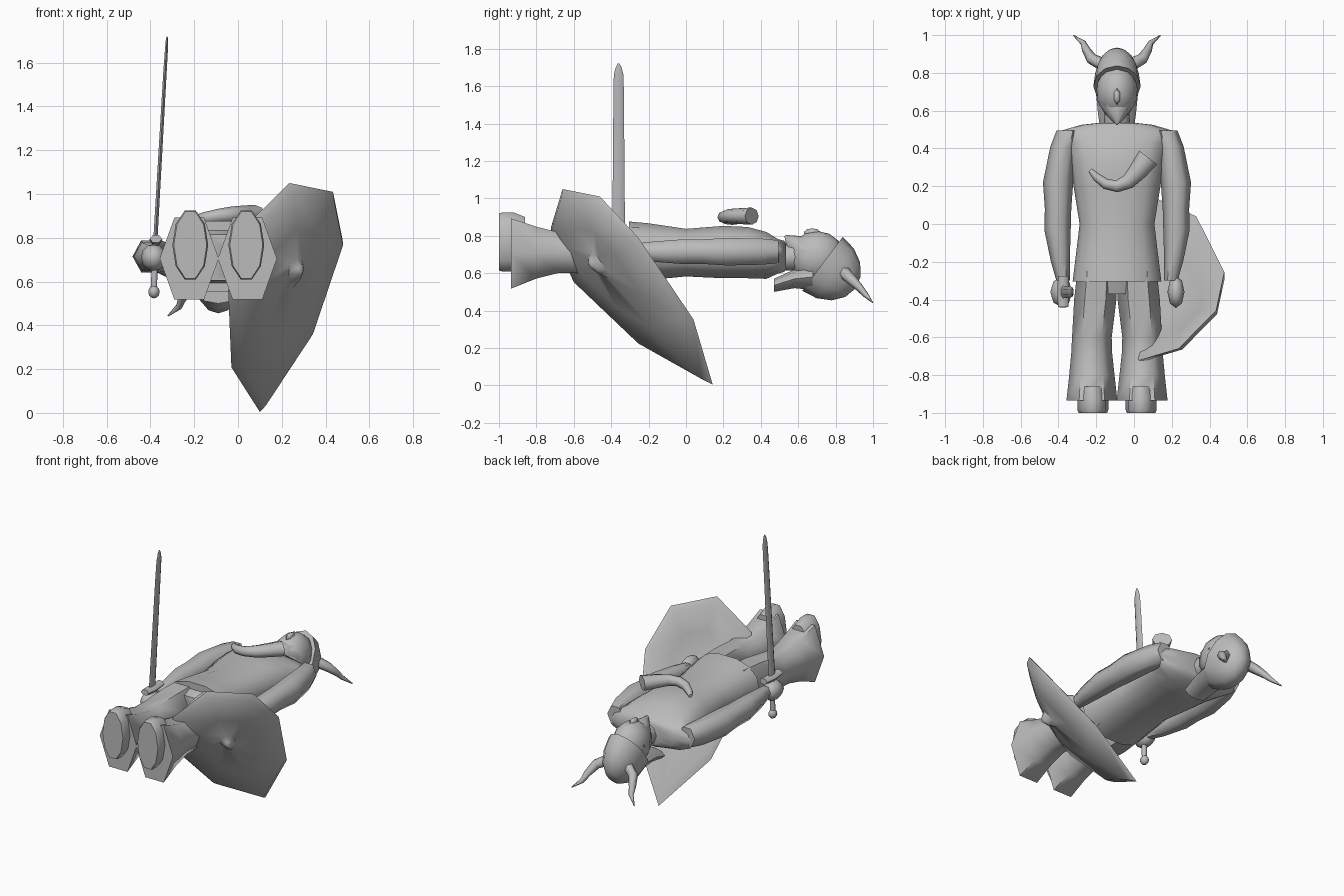
import bpy, bmesh, math
from mathutils import Vector, Matrix

if "Cube" in bpy.data.objects:
    bpy.data.objects.remove(bpy.data.objects["Cube"])

CX = -0.09  # symmetry plane of the figure
grey = bpy.data.materials.new("plain grey")
grey.diffuse_color = (0.5, 0.5, 0.5, 1)
grey.use_nodes = True
grey.node_tree.nodes["Principled BSDF"].inputs["Base Color"].default_value = grey.diffuse_color


def finish(bm, name, angle=65):
    bmesh.ops.remove_doubles(bm, verts=bm.verts, dist=1e-5)
    bmesh.ops.recalc_face_normals(bm, faces=bm.faces)
    me = bpy.data.meshes.new(name)
    bm.to_mesh(me)
    bm.free()
    me.materials.append(grey)
    ob = bpy.data.objects.new(name, me)
    bpy.context.collection.objects.link(ob)
    bpy.ops.object.select_all(action='DESELECT')
    bpy.context.view_layer.objects.active = ob
    ob.select_set(True)
    bpy.ops.object.shade_smooth_by_angle(angle=math.radians(angle))
    return ob


def bridge(bm, rings):
    for a, b in zip(rings, rings[1:]):
        n = len(a)
        for i in range(n):
            bm.faces.new((a[i], a[(i + 1) % n], b[(i + 1) % n], b[i]))


def tube(name, pts, n=6, up=(0, 0, 1), axis=None, power=1.0):
    """Loft of elliptical sections; each point is x, y, z, half width, half height."""
    bm = bmesh.new()
    P = [Vector(p[:3]) for p in pts]
    rings = []
    for i, p in enumerate(pts):
        t = Vector(axis) if axis else P[min(i + 1, len(P) - 1)] - P[max(i - 1, 0)]
        t.normalize()
        u = Vector(up).cross(t).normalized()
        v = t.cross(u)
        ring = []
        for k in range(n):
            a = math.tau * k / n
            c, s = math.cos(a), math.sin(a)
            c = math.copysign(abs(c) ** power, c)
            s = math.copysign(abs(s) ** power, s)
            ring.append(bm.verts.new(P[i] + u * c * p[3] + v * s * p[-1]))
        rings.append(ring)
    bridge(bm, rings)
    bm.faces.new(rings[0])
    bm.faces.new(rings[-1])
    return finish(bm, name)


def ball(name, loc, size, seg=10, rings=7, tilt=0, dome=False):
    bm = bmesh.new()
    bmesh.ops.create_uvsphere(bm, u_segments=seg, v_segments=rings, radius=1)
    if dome:
        bmesh.ops.bisect_plane(bm, geom=bm.verts[:] + bm.edges[:] + bm.faces[:],
                               plane_co=(0, 0, 0), plane_no=(0, 0, 1), clear_inner=True)
        bmesh.ops.holes_fill(bm, edges=[e for e in bm.edges if e.is_boundary])
    m = Matrix.Translation(loc) @ Matrix.Rotation(tilt, 4, 'X') @ Matrix.Diagonal((*size, 1))
    bmesh.ops.transform(bm, matrix=m, verts=bm.verts)
    return finish(bm, name)


# Tunic, from hem to collar
tube("tunic", [(CX, y, z, rx, rz) for y, z, rx, rz in (
    (-0.305, .715, .235, .165), (-0.2, .715, .222, .155), (0, .71, .198, .13),
    (0.2, .713, .23, .143), (0.33, .71, .247, .14), (0.43, .695, .27, .128),
    (0.49, .69, .31, .095), (0.525, .69, .19, .085), (0.535, .69, .10, .07))],
    n=14, axis=(0, 1, 0), power=0.85)
tube("neck", [(CX, .45, .68, .07, .07), (CX, .66, .69, .065, .07)], n=8)

# Limbs, mirrored about the figure's centre plane
for s, side in ((-1, "right"), (1, "left")):
    tube(side + "_arm", [(CX + s * d, y, .715, rx, rz) for d, y, rx, rz in (
        (.262, .495, .058, .07), (.285, .41, .068, .08), (.312, .22, .08, .085),
        (.312, .08, .07, .075), (.315, -.03, .07, .075), (.30, -.2, .05, .06),
        (.285, -.3, .036, .045))], axis=(0, -1, 0))
    tube(side + "_trouser_leg", [(CX + s * d, y, z, rx, rz) for d, y, z, rx, rz in (
        (.105, -.25, .715, .105, .15), (.115, -.4, .71, .112, .15),
        (.133, -.6, .71, .105, .125), (.134, -.68, .71, .108, .125),
        (.133, -.8, .71, .12, .16), (.133, -.935, .705, .135, .217))], axis=(0, -1, 0))
    tube(side + "_boot", [(CX + s * .128, y, .767, rx, rz) for y, rx, rz in (
        (-.86, .07, .14), (-.92, .082, .165), (-.985, .082, .165), (-1.0, .075, .16))],
        n=10, axis=(0, -1, 0))
    # helmet horn
    tube(side + "_helmet_horn", [(CX + s * d, y, z, r, r) for d, y, z, r in (
        (.085, .85, .60, .034), (.135, .875, .575, .03), (.165, .925, .525, .022),
        (.18, .96, .485, .015), (.23, .998, .443, .003))], n=6)
tube("trouser_seat", [(CX, -.25, .715, .2, .14), (CX, -.37, .71, .13, .11)], n=10, axis=(0, -1, 0))

# Hands
ball("right_hand", (-.385, -.36, .71), (.058, .08, .062), seg=8, rings=6)
ball("left_hand", (.222, -.36, .71), (.045, .085, .06), seg=8, rings=6)

# Head, beard, hair and helmet
ball("head", (CX, .70, .685), (.112, .15, .14))
ball("nose", (CX, .675, .815), (.02, .045, .025), seg=6, rings=5)
tube("beard", [(CX, .72, .70, .11, .1), (CX, .63, .72, .095, .09),
               (CX, .575, .76, .05, .05), (CX, .53, .80, .006, .006)], n=8)
tube("hair", [(CX, .68, .58, .11, .07), (CX, .58, .57, .1, .05),
              (CX, .47, .535, .085, .035)], n=8, axis=(0, -1, 0))
tilt = -math.pi / 2 - math.atan2(.6, .8)  # crown leans back and down
ball("helmet", (CX, .73, .65), (.125, .18, .22), seg=12, rings=8, tilt=tilt, dome=True)

# Drinking horn on the chest
tube("drinking_horn", [
    (-.232, .285, .875, .012, .012), (-.20, .25, .88, .022, .022), (-.15, .212, .89, .028, .028),
    (-.09, .20, .90, .032, .032), (-.03, .225, .905, .04, .038), (.02, .28, .905, .05, .042),
    (.075, .352, .905, .06, .046)], n=8)

# Sword, blade upright and leaning a little inward
tube("sword_blade", [
    (-.377, -.36, .80, .034, .011), (-.334, -.36, 1.55, .028, .009),
    (-.327, -.36, 1.66, .026, .008), (-.325, -.36, 1.70, .016, .006),
    (-.324, -.36, 1.72, .005, .003)], n=6, up=(1, 0, 0))
tube("sword_guard", [(-.375, -.275, .795, .028, .02), (-.375, -.36, .79, .03, .024),
                     (-.375, -.44, .795, .028, .02)], n=6)
tube("sword_grip", [(-.378, -.36, .80, .016, .016), (-.384, -.36, .56, .016, .016)],
     n=6, up=(1, 0, 0))
ball("sword_pommel", (-.384, -.36, .553), (.026, .03, .03), seg=8, rings=6)

# Kite shield: outline shrunk towards the boss, front domed, back hollow
outline = [Vector(p) for p in (
    (.235, -.66, 1.05), (.434, -.46, 1.01), (.478, -.255, .79), (.33, .04, .353),
    (.10, .143, .004), (-.03, -.22, .208), (-.045, -.59, .56), (.026, -.722, .845))]
centre = Vector((.208, -.43, .714))
out = Vector((.597, -.6, -.536)).normalized()
bm = bmesh.new()
loops = []
for k, h in ((.02, .045), (.5, .035), (.9, -.01), (1, 0), (.93, .035),
             (.5, .08), (.13, .095), (.07, .125), (.01, .14)):
    loops.append([bm.verts.new(centre + (p - centre) * k + out * h) for p in outline])
bridge(bm, loops)
bm.faces.new(loops[0])
bm.faces.new(loops[-1])
finish(bm, "shield", 50)
